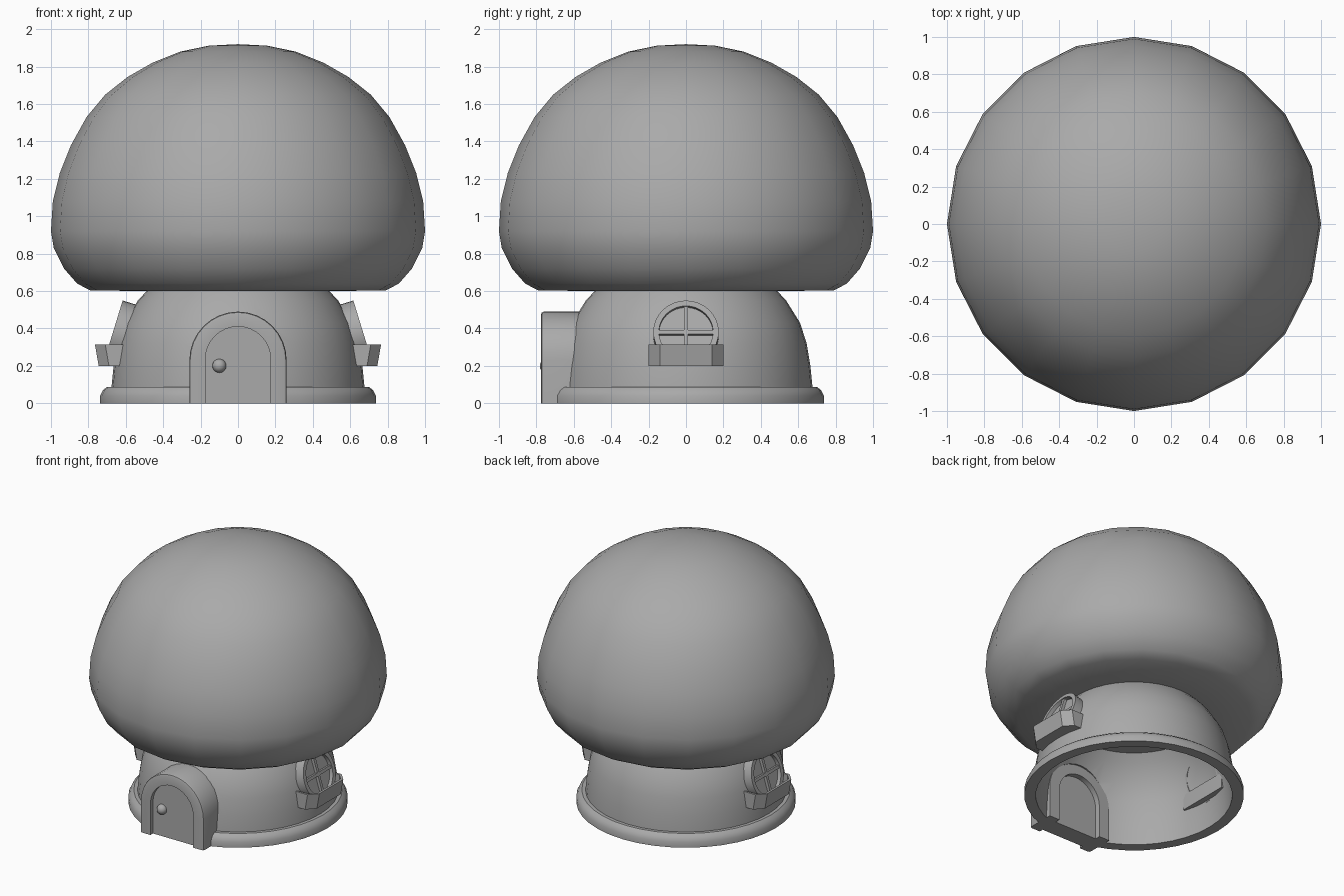
import bpy, bmesh
from math import sin, cos, pi, radians
from mathutils import Matrix

if "Cube" in bpy.data.objects:
    bpy.data.objects.remove(bpy.data.objects["Cube"])

grey = bpy.data.materials.new("plain_grey")
grey.use_nodes = True
grey.diffuse_color = (0.4, 0.4, 0.4, 1)
grey.node_tree.nodes["Principled BSDF"].inputs["Base Color"].default_value = (0.4, 0.4, 0.4, 1)


def finish(bm, name, matrix=None):
    bmesh.ops.remove_doubles(bm, verts=bm.verts, dist=0.0005)
    bmesh.ops.recalc_face_normals(bm, faces=bm.faces)
    if matrix:
        bm.transform(matrix)
    mesh = bpy.data.meshes.new(name)
    bm.to_mesh(mesh)
    bm.free()
    obj = bpy.data.objects.new(name, mesh)
    bpy.context.collection.objects.link(obj)
    mesh.materials.append(grey)
    return obj


def activate(obj):
    bpy.ops.object.select_all(action='DESELECT')
    obj.select_set(True)
    bpy.context.view_layer.objects.active = obj


def smooth(obj, degrees=35):
    activate(obj)
    bpy.ops.object.shade_smooth_by_angle(angle=radians(degrees))


def lathe(name, profile, sides, closed=False, matrix=None):
    """Turn a (radius, height) profile round the z axis."""
    bm = bmesh.new()
    rings = [[bm.verts.new((r * cos(2 * pi * i / sides), r * sin(2 * pi * i / sides), z))
              for i in range(sides)] for r, z in profile]
    if closed:
        rings.append(rings[0])
    for a, b in zip(rings, rings[1:]):
        for i in range(sides):
            j = (i + 1) % sides
            bm.faces.new((a[i], a[j], b[j], b[i]))
    return finish(bm, name, matrix)


def arch(half, spring, steps=16):
    """Outline of a round-topped doorway as (x, z) points."""
    curve = [(-half * cos(pi * i / steps), spring + half * sin(pi * i / steps))
             for i in range(steps + 1)]
    return [(-half, 0)] + curve + [(half, 0)]


def prism(name, outline, front, back):
    bm = bmesh.new()
    face = bm.faces.new([bm.verts.new((x, front, z)) for x, z in outline])
    ext = bmesh.ops.extrude_face_region(bm, geom=[face], use_keep_orig=True)
    for v in ext["geom"]:
        if isinstance(v, bmesh.types.BMVert):
            v.co.y = back
    return finish(bm, name)


def box(name, size, centre, matrix):
    bm = bmesh.new()
    bmesh.ops.create_cube(bm, size=1)
    bm.transform(Matrix.Translation(centre) @ Matrix.Diagonal((*size, 1)))
    return finish(bm, name, matrix)


# Cap
smooth(lathe("mushroom_cap", [
    (0, 0.60), (0.45, 0.60), (0.79, 0.603), (0.86, 0.64), (0.93, 0.72), (0.985, 0.83),
    (1, 0.92), (0.99, 1.08), (0.953, 1.23), (0.893, 1.38), (0.81, 1.53), (0.71, 1.65),
    (0.59, 1.745), (0.455, 1.822), (0.31, 1.88), (0.155, 1.912), (0, 1.92)], 20), 45)

# Hollow stem wall and base ring, both cut through for the doorway
outer = [(0.68, 0), (0.675, 0.1), (0.665, 0.2), (0.645, 0.32), (0.61, 0.43),
         (0.535, 0.55), (0.46, 0.63)]
inner = [(r - 0.02, z) for r, z in reversed(outer)]
wall = lathe("stem_wall", outer + inner, 40, True)
ring = lathe("base_ring", [(0.67, 0), (0.737, 0), (0.737, 0.04), (0.722, 0.07), (0.70, 0.088),
                           (0.67, 0.088)], 40, True)
cutter = prism("doorway_cutter", [(x, z if z else -0.1) for x, z in arch(0.25, 0.23)], -1, -0.3)
for obj in (wall, ring):
    mod = obj.modifiers.new("doorway", 'BOOLEAN')
    mod.operation, mod.solver, mod.object = 'DIFFERENCE', 'EXACT', cutter
    activate(obj)
    bpy.ops.object.modifier_apply(modifier=mod.name)
    smooth(obj)
bpy.data.objects.remove(cutter)

# Door frame with a softened outer front edge
bm = bmesh.new()
loops = [[bm.verts.new((x, y, z)) for x, z in arch(half, spring)]
         for half, spring, y in ((0.26, 0.23, -0.775), (0.175, 0.235, -0.775),
                                 (0.175, 0.235, -0.57), (0.26, 0.23, -0.57))]
for a, b in zip(loops, loops[1:] + loops[:1]):
    for i in range(len(a) - 1):
        bm.faces.new((a[i], a[i + 1], b[i + 1], b[i]))
for end in (0, -1):
    bm.faces.new([loop[end] for loop in loops])
rim = [bm.edges.get(pair) for pair in zip(loops[0], loops[0][1:])]
bmesh.ops.bevel(bm, geom=rim, offset=0.015, segments=2, profile=0.5, affect='EDGES')
smooth(finish(bm, "door_frame"))

# Door and knob
smooth(prism("door", arch(0.176, 0.235), -0.745, -0.61))
bm = bmesh.new()
bmesh.ops.create_uvsphere(bm, u_segments=16, v_segments=10, radius=0.037)
smooth(finish(bm, "door_knob", Matrix.Translation((-0.1, -0.745, 0.2))), 60)

# Round windows and flower boxes, one on each side
for side, turn in (("left", 0), ("right", pi)):
    spin = Matrix.Rotation(turn, 4, 'Z')
    tilt = spin @ Matrix.Translation((0.668, 0, 0.382)) @ Matrix.Rotation(radians(73), 4, 'Y')
    smooth(lathe(side + "_window_frame", [(0.145, -0.08), (0.175, -0.08), (0.175, 0), (0.145, 0)],
                 32, True, tilt))
    lathe(side + "_window_pane", [(0, -0.05), (0.15, -0.05), (0.15, -0.028), (0, -0.028)],
          32, False, tilt)
    box(side + "_window_upright_bar", (0.29, 0.022, 0.03), (0, 0, -0.022), tilt)
    box(side + "_window_cross_bar", (0.022, 0.29, 0.03), (0, 0, -0.022), tilt)

    bm = bmesh.new()
    levels = []
    for z, shoulder, front in ((0.2, 0.69, 0.745), (0.315, 0.71, 0.765)):
        half = [(0.6, 0.2), (shoulder, 0.2), (front, 0.14)]
        plan = half + [(x, -y) for x, y in reversed(half)]
        levels.append([bm.verts.new((x, y, z)) for x, y in plan])
    low, high = levels
    bm.faces.new(low)
    top = bm.faces.new(high)
    for i in range(len(low)):
        j = (i + 1) % len(low)
        bm.faces.new((low[i], low[j], high[j], high[i]))
    bmesh.ops.recalc_face_normals(bm, faces=bm.faces)
    bmesh.ops.inset_region(bm, faces=[top], thickness=0.018)
    bmesh.ops.inset_region(bm, faces=[top], thickness=0.001, depth=-0.06)
    finish(bm, side + "_flower_box", spin)
